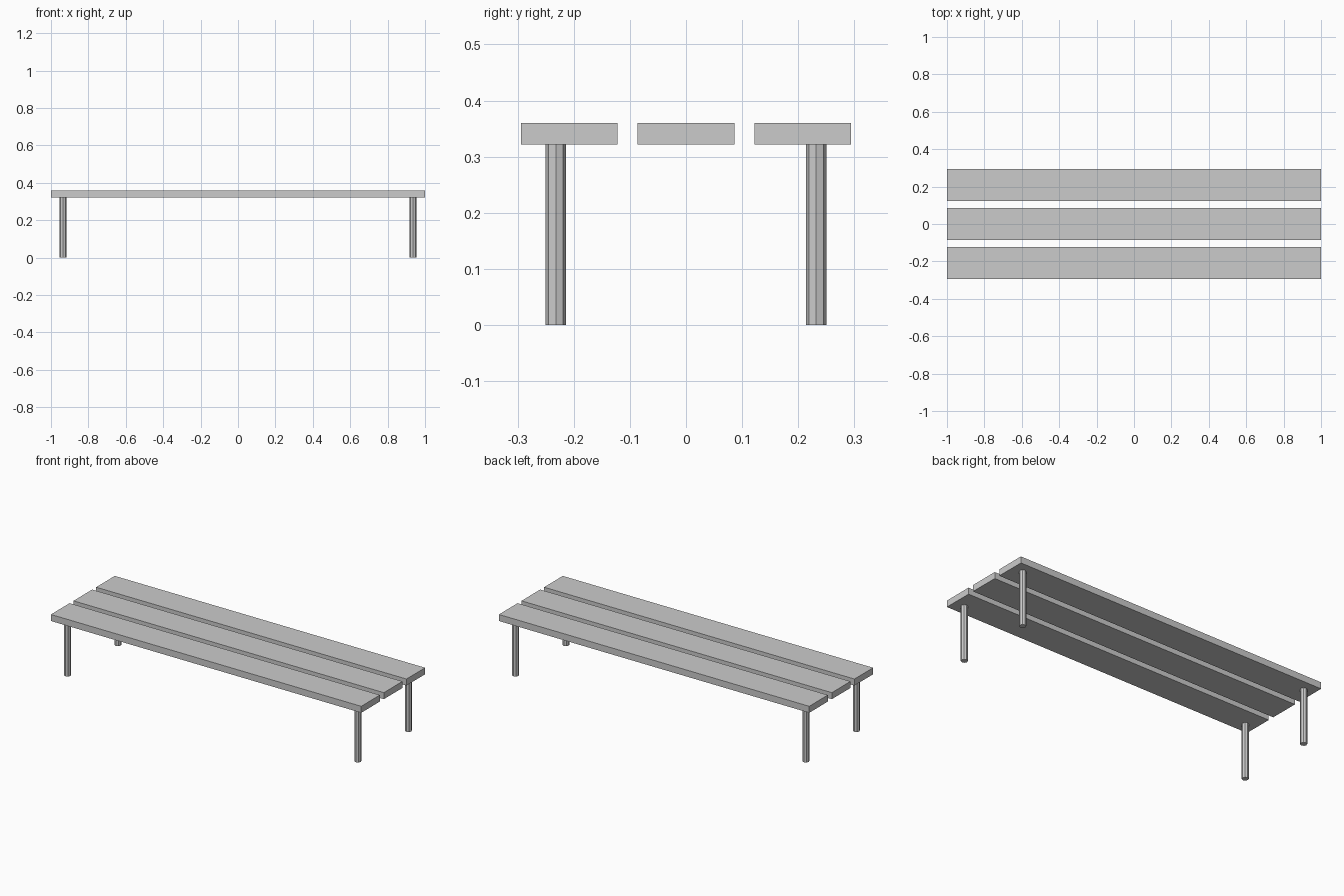
import bpy

if "Cube" in bpy.data.objects:
    bpy.data.objects.remove(bpy.data.objects["Cube"])

SLAT_BOTTOM, SLAT_TOP = 0.322, 0.36
SLAT_WIDTH, SLAT_PITCH = 0.172, 0.208
LEG_X, LEG_Y, LEG_RADIUS = 0.936, 0.232, 0.0184


def add_slat(name, y):
    bpy.ops.mesh.primitive_cube_add(size=1, location=(0, y, (SLAT_BOTTOM + SLAT_TOP) / 2))
    slat = bpy.context.object
    slat.name = name
    slat.scale = (2, SLAT_WIDTH, SLAT_TOP - SLAT_BOTTOM)
    bpy.ops.object.transform_apply(location=False, rotation=False, scale=True)


def add_leg(name, x, y):
    bpy.ops.mesh.primitive_cylinder_add(
        vertices=8, radius=LEG_RADIUS, depth=SLAT_BOTTOM, location=(x, y, SLAT_BOTTOM / 2))
    bpy.context.object.name = name


# Three seat slats
for i, side in enumerate(("front", "middle", "back")):
    add_slat(f"{side}_seat_slat", (i - 1) * SLAT_PITCH)

# Four octagonal legs under the outer slats
for side_y, sy in (("front", -1), ("back", 1)):
    for side_x, sx in (("left", -1), ("right", 1)):
        add_leg(f"{side_y}_{side_x}_leg", sx * LEG_X, sy * LEG_Y)
